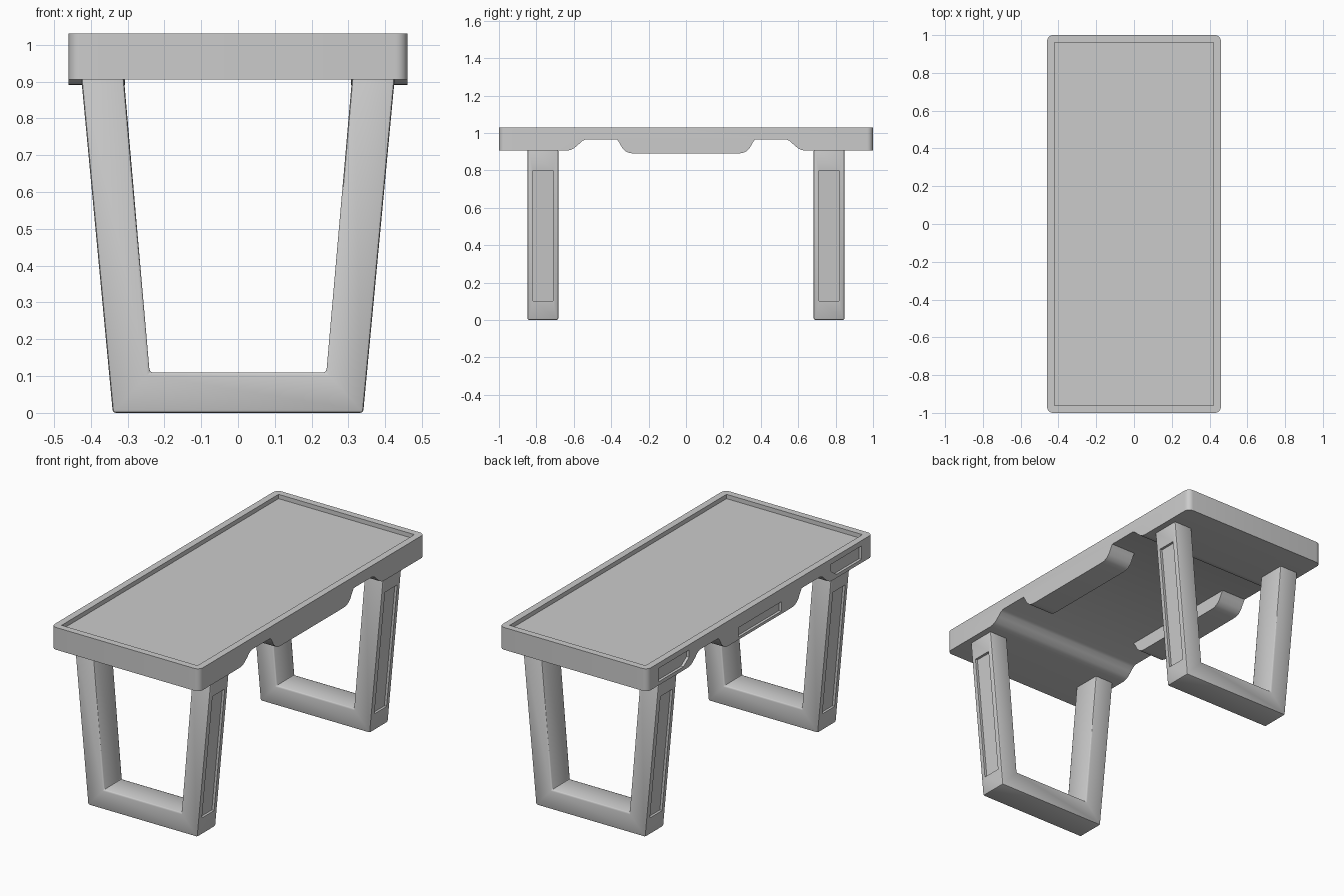
import bpy, bmesh
from mathutils import Vector

if "Cube" in bpy.data.objects:
    bpy.data.objects.remove(bpy.data.objects["Cube"])


def prism(name, pts, axis, a, b):
    """Extrude a 2D outline along x (pts = y,z), y (pts = x,z) or z (pts = x,y) from a to b."""
    place = {'x': lambda p, t: (t, p[0], p[1]),
             'y': lambda p, t: (p[0], t, p[1]),
             'z': lambda p, t: (p[0], p[1], t)}[axis]
    bm = bmesh.new()
    face = bm.faces.new([bm.verts.new(place(p, a)) for p in pts])
    ext = bmesh.ops.extrude_face_region(bm, geom=[face])
    move = Vector(place((0, 0), b - a))
    bmesh.ops.translate(bm, vec=move, verts=[v for v in ext['geom'] if isinstance(v, bmesh.types.BMVert)])
    bmesh.ops.recalc_face_normals(bm, faces=bm.faces)
    me = bpy.data.meshes.new(name)
    bm.to_mesh(me)
    bm.free()
    ob = bpy.data.objects.new(name, me)
    bpy.context.collection.objects.link(ob)
    return ob


def apply(ob, mod):
    bpy.ops.object.select_all(action='DESELECT')
    bpy.context.view_layer.objects.active = ob
    ob.select_set(True)
    bpy.ops.object.modifier_apply(modifier=mod.name)


def cut(ob, cutter):
    mod = ob.modifiers.new('cut', 'BOOLEAN')
    mod.operation = 'DIFFERENCE'
    mod.solver = 'EXACT'
    mod.object = cutter
    apply(ob, mod)
    bpy.data.objects.remove(cutter)


def smooth(ob, deg=0.6):
    bpy.ops.object.select_all(action='DESELECT')
    bpy.context.view_layer.objects.active = ob
    ob.select_set(True)
    bpy.ops.object.shade_smooth_by_angle(angle=deg)


def rect(w, h):
    return [(-w, -h), (w, -h), (w, h), (-w, h)]


def mirrored(half):
    """Outline from a half profile, mirrored in its first coordinate."""
    return half + [(-p[0], p[1]) for p in reversed(half)]


# table top: thick ends that sweep up to a thin middle
half = [(1, 1.03), (1, .905), (.64, .905), (.62, .908), (.60, .917),
        (.575, .938), (.555, .957), (.535, .966)]
top = prism('table_top', mirrored(half), 'x', -.46, .46)
bm = bmesh.new()
bm.from_mesh(top.data)
corners = [e for e in bm.edges if all(abs(abs(v.co.y) - 1) < 1e-4 for v in e.verts)
           and abs(e.verts[0].co.z - e.verts[1].co.z) > .1]
bmesh.ops.bevel(bm, geom=corners, offset=.032, segments=6, profile=.5, affect='EDGES')
bm.to_mesh(top.data)
bm.free()
cut(top, prism('tray_cutter', rect(.422, .962), 'z', 1.006, 1.1))

# pockets on the left side, near both ends
for s in (1, -1):
    pocket = [(.90, 1.0), (.90, .925), (.68, .925), (.63, .96), (.63, 1.0)]
    cut(top, prism('pocket_cutter', [(s * y, z) for y, z in pocket], 'x', -.5, -.445))
smooth(top)

# side aprons hanging below the middle
apron = [(.37, .968), (.355, .945), (.34, .918), (.32, .90), (.30, .892), (.28, .89)]
for name, a, b in (('apron_left', -.46, -.307), ('apron_right', .307, .46)):
    ob = prism(name, mirrored(apron), 'x', a, b)
    if a < 0:
        cut(ob, prism('pocket_cutter', [(-.19, .905), (.19, .905), (.19, .958), (-.19, .958)], 'x', -.5, -.445))
    smooth(ob)

# leg frames: tapered U shapes with recessed panels on the outer faces
frame = [(.426, .912), (.34, 0), (-.34, 0), (-.426, .912),
         (-.31, .912), (-.24, .11), (.24, .11), (.31, .912)]
slope = (.426 - .34) / .912
for name, y in (('front_leg_frame', -.765), ('back_leg_frame', .765)):
    leg = prism(name, frame, 'y', y - .082, y + .082)
    bev = leg.modifiers.new('bevel', 'BEVEL')
    bev.width = .008
    bev.segments = 2
    apply(leg, bev)
    for s in (1, -1):
        lo, hi = .34 + slope * .10, .34 + slope * .80
        strip = [(lo - .014, .10), (lo + .05, .10), (hi + .05, .80), (hi - .014, .80)]
        cut(leg, prism('panel_cutter', [(s * x, z) for x, z in strip], 'y', y - .054, y + .054))
    smooth(leg)
